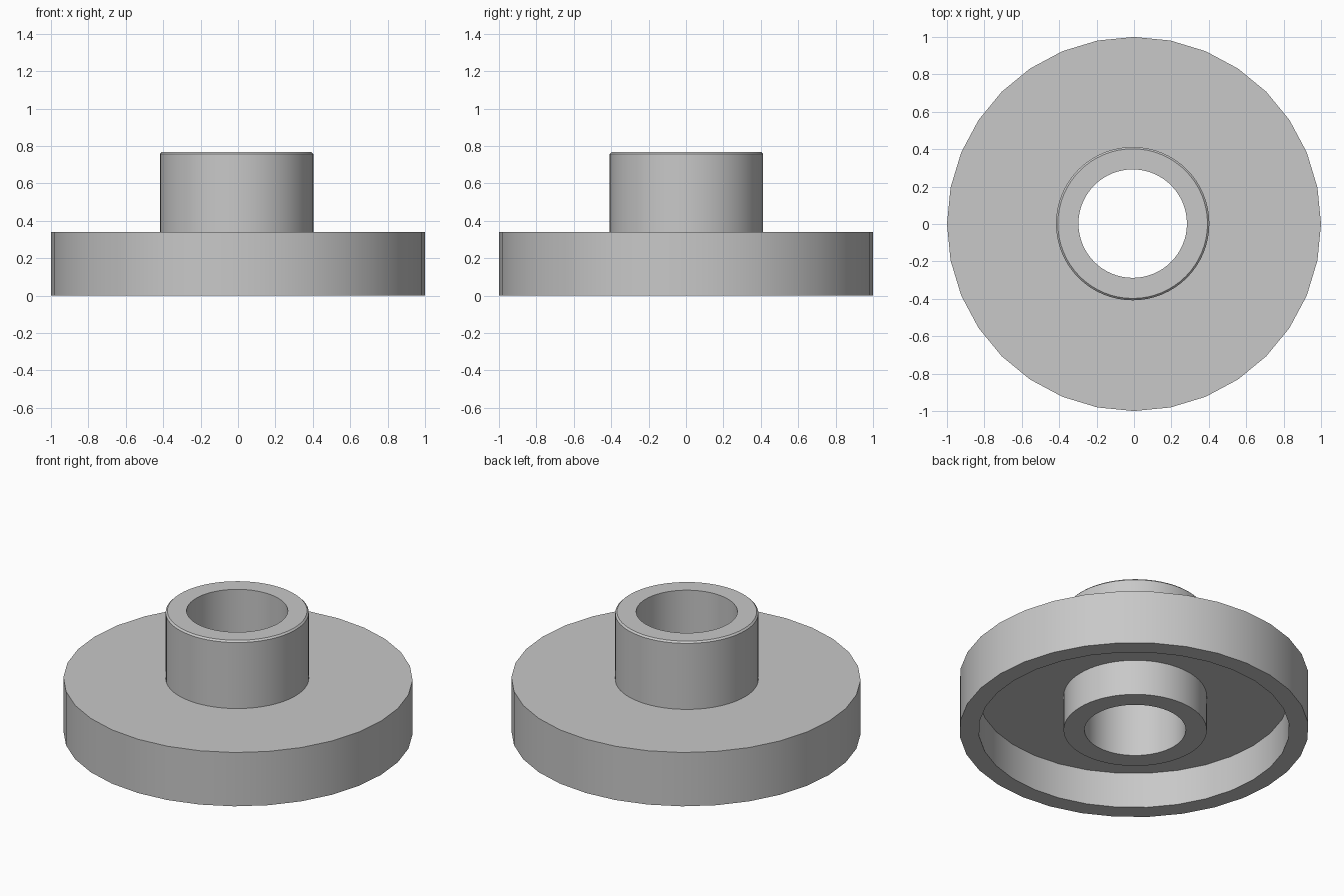
import bpy
import bmesh
import math
from mathutils import Matrix, Vector

if "Cube" in bpy.data.objects:
    bpy.data.objects.remove(bpy.data.objects["Cube"])

# Single grey material
GREY = (0.58, 0.58, 0.58, 1)
grey = bpy.data.materials.new("grey")
grey.use_nodes = True
grey.diffuse_color = GREY
grey.node_tree.nodes["Principled BSDF"].inputs["Base Color"].default_value = GREY


def lathe(name, profile, sides, centre=(0, 0)):
    """Revolve a closed (radius, height) profile about the z axis."""
    bm = bmesh.new()
    verts = [bm.verts.new((r, 0, z)) for r, z in profile]
    edges = [bm.edges.new((a, b)) for a, b in zip(verts, verts[1:] + verts[:1])]
    bmesh.ops.spin(bm, geom=verts + edges, axis=(0, 0, 1), cent=(0, 0, 0),
                   angle=math.tau, steps=sides, use_merge=True)
    bmesh.ops.remove_doubles(bm, verts=bm.verts, dist=0.0001)
    bmesh.ops.recalc_face_normals(bm, faces=bm.faces)
    bm.transform(Matrix.Translation(Vector((*centre, 0))))
    mesh = bpy.data.meshes.new(name)
    bm.to_mesh(mesh)
    bm.free()
    mesh.materials.append(grey)
    obj = bpy.data.objects.new(name, mesh)
    bpy.context.collection.objects.link(obj)
    bpy.ops.object.select_all(action="DESELECT")
    obj.select_set(True)
    bpy.context.view_layer.objects.active = obj
    bpy.ops.object.shade_smooth_by_angle(angle=math.radians(30))
    return obj


disc_top, recess_top, hub_top = 0.34, 0.225, 0.767
hub_radius, bore_radius, chamfer = 0.41, 0.29, 0.01

# Flanged disc, hollowed underneath; its web ends inside the hub wall
lathe("flanged_disc", [(1, 0), (1, disc_top), (0.36, disc_top),
                       (0.36, recess_top), (0.89, recess_top), (0.89, 0)], 32)

# Tubular hub running the full height, with a chamfered top edge
lathe("hub", [(bore_radius, 0), (hub_radius, 0), (hub_radius, hub_top - chamfer),
              (hub_radius - chamfer, hub_top), (bore_radius, hub_top)],
      64, centre=(-0.007, 0.002))
